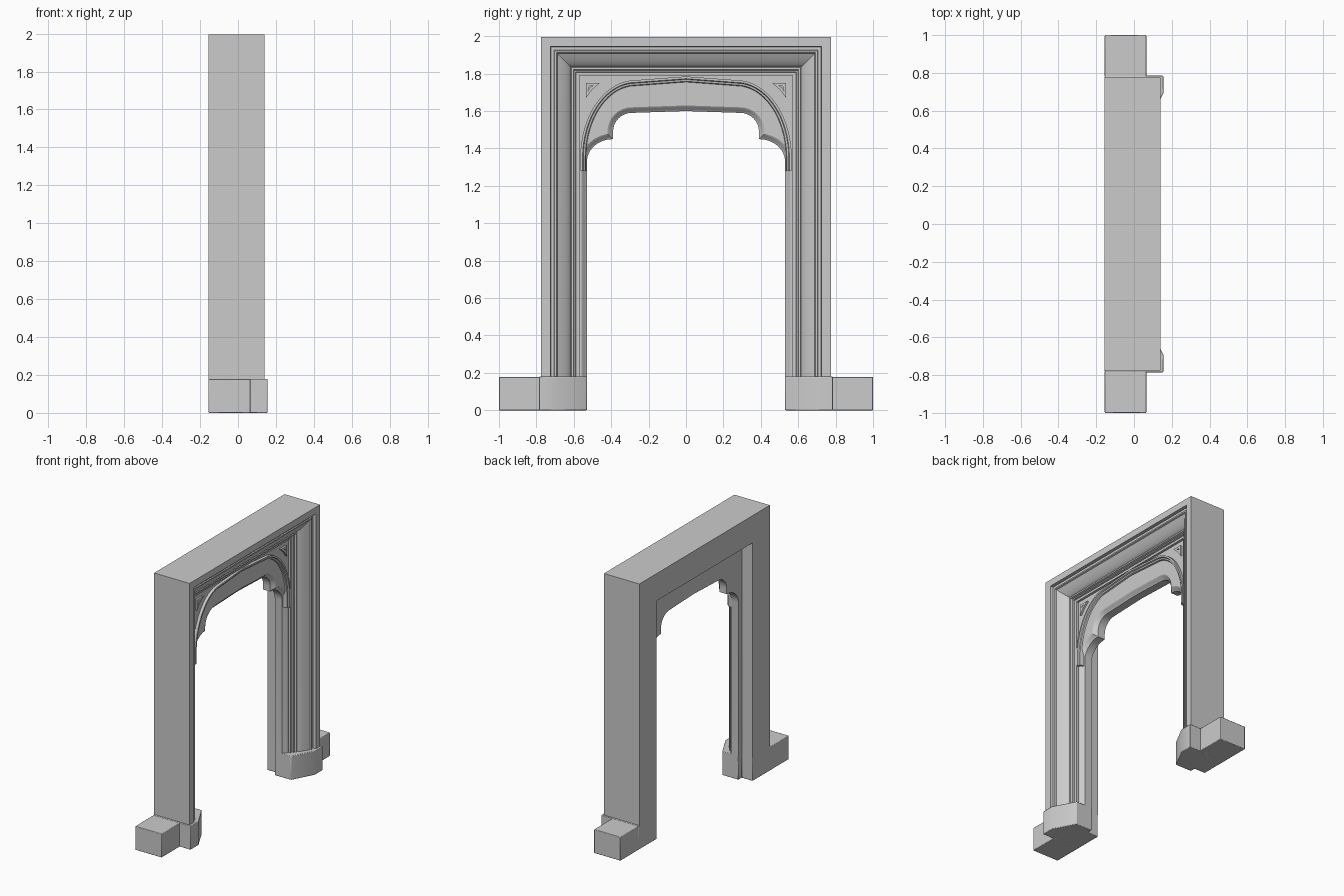
import bpy, bmesh, math
from mathutils import Vector

if "Cube" in bpy.data.objects:
    bpy.data.objects.remove(bpy.data.objects["Cube"])

Z0 = 0.175      # bottom of everything that stands on the plinths


def make_object(name, bm, bevel=0):
    bmesh.ops.recalc_face_normals(bm, faces=bm.faces)
    me = bpy.data.meshes.new(name)
    bm.to_mesh(me)
    bm.free()
    ob = bpy.data.objects.new(name, me)
    bpy.context.collection.objects.link(ob)
    bpy.context.view_layer.objects.active = ob
    ob.select_set(True)
    bpy.ops.object.shade_smooth_by_angle(angle=math.radians(30))
    ob.select_set(False)
    if bevel:
        m = ob.modifiers.new("soft_edges", 'BEVEL')
        m.width = bevel
        m.segments = 2
    return ob


def offset_path(path, d, closed=False):
    """Mitred offset of a (y, z) path to its left."""
    pts = [Vector(p) for p in path]
    n = len(pts)
    out = []
    for i, p in enumerate(pts):
        normals = []
        for a, b in ((i - 1, i), (i, i + 1)):
            if closed or (a >= 0 and b < n):
                t = (pts[b % n] - pts[a % n]).normalized()
                normals.append(Vector((-t.y, t.x)))
        m = sum(normals, Vector((0, 0))).normalized()
        out.append(p + m * d / max(m.dot(normals[0]), 0.5))
    return out


def sweep(name, path, profile, closed=False):
    """Run a closed (offset, x) profile along a (y, z) path."""
    bm = bmesh.new()
    rails = [[bm.verts.new((x, p.x, p.y)) for p in offset_path(path, d, closed)]
             for d, x in profile]
    n = len(path)
    for k, a in enumerate(rails):
        b = rails[(k + 1) % len(rails)]
        for i in range(n if closed else n - 1):
            j = (i + 1) % n
            bm.faces.new((a[i], a[j], b[j], b[i]))
    if not closed:
        bm.faces.new([r[0] for r in rails])
        bm.faces.new([r[-1] for r in rails])
    return make_object(name, bm)


def prism(name, pts, direction, bevel=0):
    bm = bmesh.new()
    f = bm.faces.new([bm.verts.new(p) for p in pts])
    r = bmesh.ops.extrude_face_region(bm, geom=[f])
    bmesh.ops.translate(bm, vec=direction,
                        verts=[v for v in r["geom"] if isinstance(v, bmesh.types.BMVert)])
    return make_object(name, bm, bevel)


def arc(cy, cz, ry, rz, a0, a1, n):
    return [(cy + ry * math.cos(math.radians(a0 + (a1 - a0) * i / n)),
             cz + rz * math.sin(math.radians(a0 + (a1 - a0) * i / n))) for i in range(n + 1)]


def mirrored(half, apex):
    return half + [apex] + [(-y, z) for y, z in reversed(half)]


# Rectangular moulded frame: fillet, groove, wide hollow, inner beads
hollow = [(0.12 - p, x) for p, x in arc(0.035, 0.112, 0.085, 0.052, 0, -90, 8)][::-1]
frame_profile = [(0.205, -0.155), (0.205, 0.14), (0.155, 0.14), (0.152, 0.118),
                 (0.135, 0.118), (0.132, 0.125), (0.122, 0.125)]
for i in range(9):                                  # concave quarter sweep
    t = math.radians(90 * i / 8)
    frame_profile.append((0.045 + 0.073 * (1 - math.sin(t)), 0.055 + 0.06 * math.cos(t) ** 1.0
                          if i == 0 else 0.055 + 0.06 * (1 - math.sin(t)) ** 0.6))
frame_profile += [(0.042, 0.064), (0.032, 0.064), (0.028, 0.05),
                  (0.02, 0.05), (0.017, 0.038), (0, 0.038), (0, -0.155)]
sweep("moulded_frame", [(-0.57, Z0), (-0.57, 1.79), (0.57, 1.79), (0.57, Z0)], frame_profile)

# Cusped opening with a chamfered lining
half_opening = ([(-0.53, Z0)] + arc(-0.39, 1.33, 0.14, 0.12, 180, 90, 7)
                + arc(-0.29, 1.49, 0.10, 0.10, 180, 90, 8))
opening = mirrored(half_opening, (0, 1.60))
sweep("opening_lining", opening, [(0, -0.065), (0, -0.005), (0.012, 0.002),
                                  (0.02, 0.014), (0.03, 0.02), (0.03, -0.065)])

# Flat plate filling the head between lining and frame
plate = [(-0.065, p.x, p.y) for p in offset_path(opening, 0.03)]
plate += [(-0.065, y, z) for y, z in ((0.58, Z0), (0.58, 1.80), (-0.58, 1.80), (-0.58, Z0))]
prism("arch_plate", plate, (0.085, 0, 0))

# Raised four-centred arch moulding
half_arch = [(-0.565, 1.28)] + arc(-0.27, 1.35, 0.295, 0.415, 180, 90, 16)
sweep("arch_moulding", mirrored(half_arch, (0, 1.785)),
      [(0, 0.0), (0, 0.042), (-0.012, 0.042), (-0.016, 0.032),
       (-0.026, 0.03), (-0.03, 0.02), (-0.03, 0.0)])

for s, side in ((-1, "left"), (1, "right")):
    # Small sunk triangle in each spandrel
    tri = [(s * 0.535, 1.75), (s * 0.535, 1.67), (s * 0.503, 1.713), (s * 0.46, 1.75)]
    w = -s * 0.018
    sweep("spandrel_border_" + side, tri,
          [(0, 0.0), (0, 0.034), (w, 0.034), (w, 0.0)], closed=True)
    # Plinth: chamfered front block and outer block
    base = [(-0.155, 0.57), (-0.065, 0.57), (-0.065, 0.53), (0.07, 0.53),
            (0.155, 0.69), (0.155, 0.785), (-0.155, 0.785)]
    prism("plinth_" + side, [(x, s * y, 0) for x, y in base], (0, 0, 0.18), 0.004)
    outer = [(-0.155, 0.78), (0.065, 0.78), (0.065, 1.0), (-0.155, 1.0)]
    prism("plinth_return_" + side, [(x, s * y, 0) for x, y in outer], (0, 0, 0.178), 0.004)
